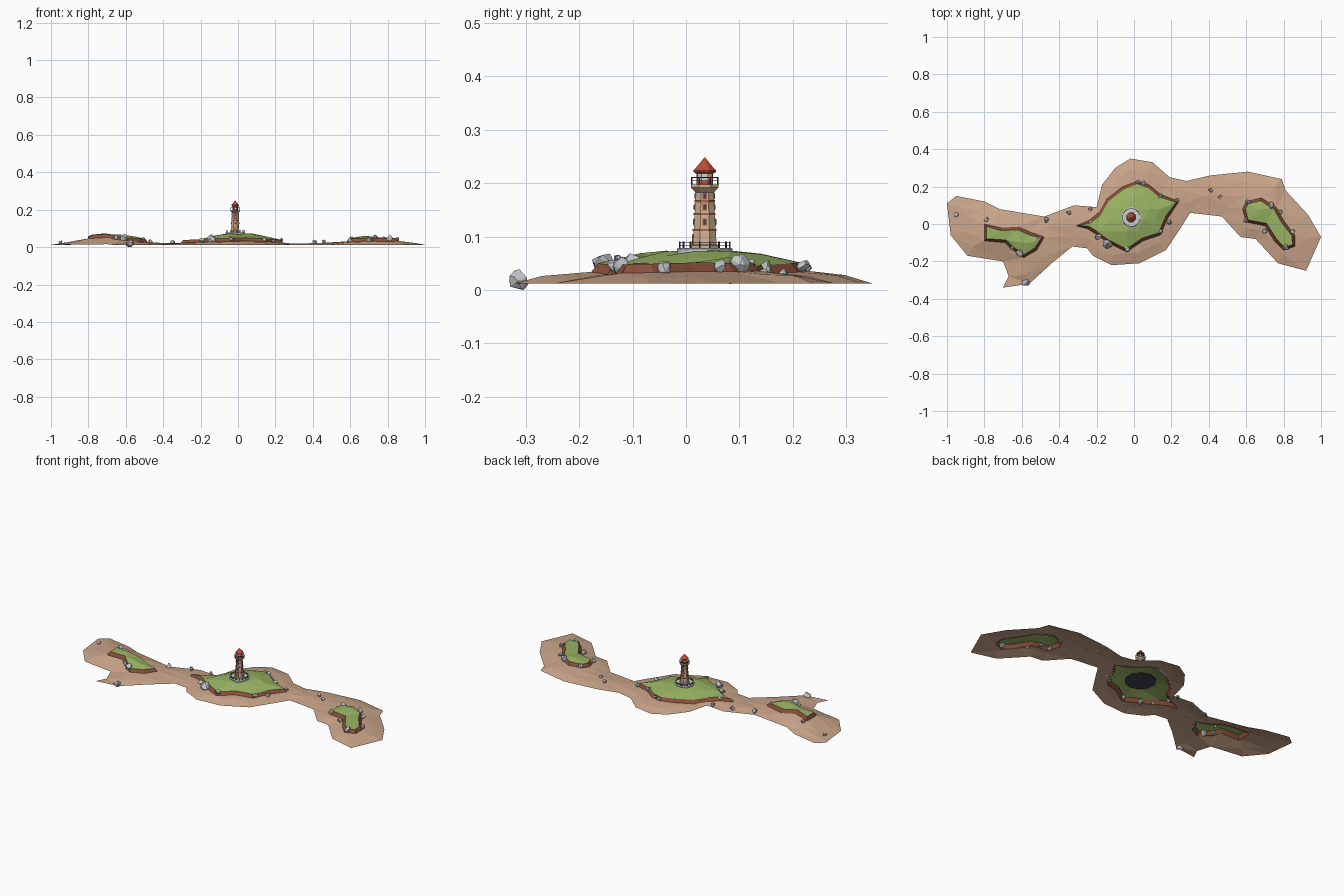
import bpy, bmesh, math, random
from mathutils import Vector
from mathutils.geometry import delaunay_2d_cdt, intersect_point_line

if "Cube" in bpy.data.objects:
    bpy.data.objects.remove(bpy.data.objects["Cube"])

random.seed(7)


def mat(name, r, g, b):
    m = bpy.data.materials.new(name)
    m.diffuse_color = (r, g, b, 1)
    m.use_nodes = True
    m.node_tree.nodes["Principled BSDF"].inputs["Base Color"].default_value = m.diffuse_color
    return m


SAND = mat("sand", .60, .38, .255)
GRASS = mat("grass", .32, .46, .125)
EARTH = mat("red_earth", .25, .08, .045)
ROCK = mat("rock", .55, .56, .58)
STONE = mat("pale_stone", .62, .62, .61)
TAN = mat("tan_wall", .64, .45, .30)
RED = mat("red_roof", .52, .07, .03)
BRICK = mat("brick_trim", .42, .13, .065)
IRON = mat("dark_iron", .05, .06, .085)


def finish(name, bm, *mats):
    me = bpy.data.meshes.new(name)
    bm.to_mesh(me)
    bm.free()
    for m in mats:
        me.materials.append(m)
    ob = bpy.data.objects.new(name, me)
    bpy.context.collection.objects.link(ob)
    return ob


# Outlines in plan, clockwise
shore = [(-1, .11), (-.95, .15), (-.8, .12), (-.72, .08), (-.48, .04), (-.32, .1), (-.2, .09),
         (-.17, .21), (-.1, .3), (-.02, .35), (.1, .33), (.19, .25), (.28, .23), (.41, .26),
         (.61, .28), (.79, .24), (.81, .18), (.93, .05), (1, -.07), (.92, -.25), (.77, -.21),
         (.65, -.08), (.57, -.07), (.47, .04), (.3, .06), (.25, -.02), (.17, -.14), (.03, -.21),
         (-.12, -.22), (-.22, -.17), (-.25, -.13), (-.33, -.12), (-.44, -.21), (-.56, -.32),
         (-.7, -.34), (-.67, -.28), (-.7, -.2), (-.89, -.17), (-.98, -.06)]
hills = {
    "centre": [(-.31, -.01), (-.24, .02), (-.19, .06), (-.15, .13), (-.06, .2), (.02, .23), (.08, .21),
               (.14, .16), (.24, .12), (.18, .03), (.14, -.06), (.05, -.09), (-.04, -.15),
               (-.14, -.1), (-.21, -.05), (-.25, -.025)],
    "left": [(-.8, 0), (-.71, -.02), (-.62, -.015), (-.55, -.045), (-.48, -.07), (-.52, -.14),
             (-.59, -.18), (-.66, -.13), (-.69, -.1), (-.8, -.09)],
    "right": [(.58, .08), (.6, .12), (.68, .14), (.76, .09), (.8, .02), (.86, -.06), (.86, -.12),
              (.8, -.14), (.75, -.09), (.7, -.01), (.6, .01)],
}
shore = [Vector(p) for p in shore]
hills = {k: [Vector(p) for p in v] for k, v in hills.items()}


def edges(poly):
    return zip(poly, poly[1:] + poly[:1])


def inside(p, poly):
    hit = False
    for a, b in edges(poly):
        if (a.y > p.y) != (b.y > p.y) and p.x < a.x + (p.y - a.y) * (b.x - a.x) / (b.y - a.y):
            hit = not hit
    return hit


def dist(p, poly):
    best = 9
    for a, b in edges(poly):
        t = max(0, min(1, (p - a).dot(b - a) / (b - a).length_squared))
        best = min(best, (a + (b - a) * t - p).length)
    return best


def inset(poly, d):
    out = []
    for i, p in enumerate(poly):
        t = (p - poly[i - 1]).normalized() + (poly[(i + 1) % len(poly)] - p).normalized()
        t.normalize()
        out.append(p + Vector((t.y, -t.x)) * d)
    return out


def sand_z(p):
    """Beach rises away from the shore, more around each hill."""
    g = max(math.exp(-((p.x - c) / .25) ** 2) for c in (-.7, 0, .74))
    bump = .024 * math.exp(-((p.x + .73) ** 2 + (p.y + .05) ** 2) / .012)
    return .012 + (.008 + .02 * g) * (1 - math.exp(-dist(p, shore) / .06)) + bump


def grid(poly, step, gap, avoid=()):
    pts = []
    for i in range(int(2 / step) + 1):
        for j in range(int(.8 / step) + 1):
            p = Vector((-1 + (i + .5 * (j % 2)) * step, -.4 + j * step))
            if inside(p, poly) and dist(p, poly) > gap and \
                    all(not inside(p, a) and dist(p, a) > .03 for a in avoid):
                pts.append(p)
    return pts


def terrain(bm, poly, holes, extra, height, slot=0):
    pts, eds = [], []
    for loop in [poly] + holes:
        n = len(pts)
        pts += loop
        eds += [(n + i, n + (i + 1) % len(loop)) for i in range(len(loop))]
    vs, _, fs, *_ = delaunay_2d_cdt(pts + extra, eds, [], 0, 1e-5)
    bv = [bm.verts.new((v.x, v.y, height(v))) for v in vs]
    for f in fs:
        c = sum((vs[i] for i in f), Vector((0, 0))) / len(f)
        if inside(c, poly) and not any(inside(c, h) for h in holes):
            bm.faces.new([bv[i] for i in f]).material_index = slot
    bmesh.ops.delete(bm, geom=[v for v in bv if not v.link_faces], context='VERTS')


# Sand: open shell with holes beneath the hills
holes = list(hills.values())
ring = [p for p in inset(shore, .055) if inside(p, shore) and dist(p, shore) > .045
        and all(not inside(p, h) and dist(p, h) > .02 for h in holes)]
bm = bmesh.new()
terrain(bm, shore, holes, ring + grid(shore, .11, .09, holes), sand_z)
finish("sand_beach", bm, SAND)

# Hills: red earth bank with a grass top
for name, poly in hills.items():
    bm = bmesh.new()
    rim = inset(poly, .016)

    def grass_z(p):
        return sand_z(p) + .015 + .02 * min(1, dist(p, rim) / .08)

    terrain(bm, rim, [], grid(rim, .06, .025), grass_z, 1)
    low = [bm.verts.new((p.x, p.y, sand_z(p) - .003)) for p in poly]
    top = [bm.verts.new((p.x, p.y, grass_z(p))) for p in rim]
    for i in range(len(poly)):
        j = (i + 1) % len(poly)
        bm.faces.new((low[j], low[i], top[i], top[j]))
    finish(name + "_hill", bm, EARTH, GRASS)

# Rocks: chunky hulls scattered on the beach and banks (x, y, radius)
rocks = [(-.95, .05, .013), (-.79, .025, .014), (-.47, .02, .016), (-.35, .06, .014), (-.235, .08, .012),
         (-.61, -.155, .022), (-.65, -.13, .015), (-.51, -.08, .016), (-.62, -.07, .01),
         (-.14, -.105, .027), (-.19, -.07, .018), (-.04, -.135, .018), (-.23, .01, .011),
         (.05, .22, .014), (.02, .225, .012), (.14, .15, .015), (.23, .125, .014), (.19, .01, .014),
         (.14, -.04, .015), (.41, .18, .013), (.46, .145, .011), (.61, .12, .015), (.6, .02, .016),
         (.73, .1, .02), (.78, .065, .014), (.66, .02, .014), (.70, -.04, .016), (.81, -.125, .019),
         (.85, -.04, .014), (-.58, -.315, .022)]
for n, (x, y, r) in enumerate(rocks):
    bm = bmesh.new()
    for i in range(16):
        v = Vector([random.gauss(0, 1) for _ in range(3)]).normalized() * r
        bm.verts.new((x + v.x, y + v.y, v.z))
    hull = bmesh.ops.convex_hull(bm, input=bm.verts)
    bmesh.ops.delete(bm, geom=[v for v in bm.verts if not v.link_faces], context='VERTS')
    low = min(v.co.z for v in bm.verts)
    big = n == len(rocks) - 1
    rest = 0 if big else max(.01, sand_z(Vector((x, y))) - r * .3)
    for v in bm.verts:
        v.co.z += rest - low
    bmesh.ops.recalc_face_normals(bm, faces=bm.faces)
    finish("rock_%02d" % (n + 1), bm, ROCK)

# Lighthouse
CX, CY = -.015, .035


def lathe(name, profile, m, sides=8, closed=False):
    bm = bmesh.new()
    rings = []
    for r, z in profile:
        rings.append([bm.verts.new((CX + r * math.cos((k + .5) * math.tau / sides),
                                    CY + r * math.sin((k + .5) * math.tau / sides), z))
                      for k in range(sides)])
    pairs = list(zip(rings, rings[1:]))
    if closed:
        pairs.append((rings[-1], rings[0]))
    else:
        bm.faces.new(rings[0])
        bm.faces.new(rings[-1])
    for a, b in pairs:
        for k in range(sides):
            j = (k + 1) % sides
            bm.faces.new((a[k], a[j], b[j], b[k]))
    bmesh.ops.recalc_face_normals(bm, faces=bm.faces)
    return finish(name, bm, m)


def box(name, r, ang, z, size, m):
    """Box at polar position, its first axis pointing outward."""
    bm = bmesh.new()
    bmesh.ops.create_cube(bm, size=1)
    for v in bm.verts:
        v.co = Vector((v.co.x * size[0], v.co.y * size[1], v.co.z * size[2]))
    ob = finish(name, bm, m)
    ob.location = (CX + r * math.cos(ang), CY + r * math.sin(ang), z)
    ob.rotation_euler.z = ang


def railing(name, r, z, h, posts, t):
    for i, f in enumerate((.55, 1)):
        zz = z + h * f
        lathe("%s_rail_%d" % (name, i), [(r - t, zz - t), (r + t, zz - t), (r + t, zz), (r - t, zz)],
              IRON, 16 if posts > 8 else 8, True)
    for k in range(posts):
        box("%s_post_%d" % (name, k), r, (k + .5) * math.tau / posts, z + h / 2, (t * 2, t * 2, h * 1.1), IRON)


def wall_r(z):
    return .0245 - (z - .078) * .065


lathe("foundation", [(.085, .056), (.085, .062)], IRON, 10)
lathe("stone_base", [(.053, .062), (.053, .077), (.05, .079)], STONE, 16)
lathe("tower_plinth", [(.028, .077), (.028, .083), (.025, .085)], TAN)
lathe("tower_wall", [(wall_r(.08), .08), (wall_r(.187), .187)], TAN)
for i, z in enumerate((.112, .142, .166)):
    r = wall_r(z) + .002
    lathe("tower_band_%d" % i, [(r, z - .002), (r, z + .002)], BRICK)
railing("base_railing", .048, .077, .013, 16, .0012)

# Windows and door
for k in range(4):
    a = k * math.pi / 2
    for i, z in enumerate((.127, .155, .176)):
        r = wall_r(z) * .924
        box("window_frame_%d_%d" % (k, i), r, a, z, (.003, .009, .013), BRICK)
        box("window_pane_%d_%d" % (k, i), r + .001, a, z, (.003, .005, .009), IRON)
box("door", wall_r(.095) * .924, -math.pi / 2, .094, (.004, .011, .02), BRICK)

# Gallery, lantern room and roof
lathe("gallery", [(.0175, .182), (.026, .190), (.028, .192), (.028, .197)], TAN)
railing("gallery_railing", .0265, .197, .014, 8, .001)
lathe("lantern_room", [(.0155, .197), (.0155, .220)], STONE)
lathe("lantern_base", [(.0165, .197), (.0165, .205)], RED)
for k in range(8):
    box("lantern_bar_%d" % k, .0155, (k + .5) * math.tau / 8, .211, (.002, .002, .018), RED)
lathe("roof", [(.018, .218), (.0225, .221), (.0225, .224), (.012, .235), (.0008, .248)], RED)
